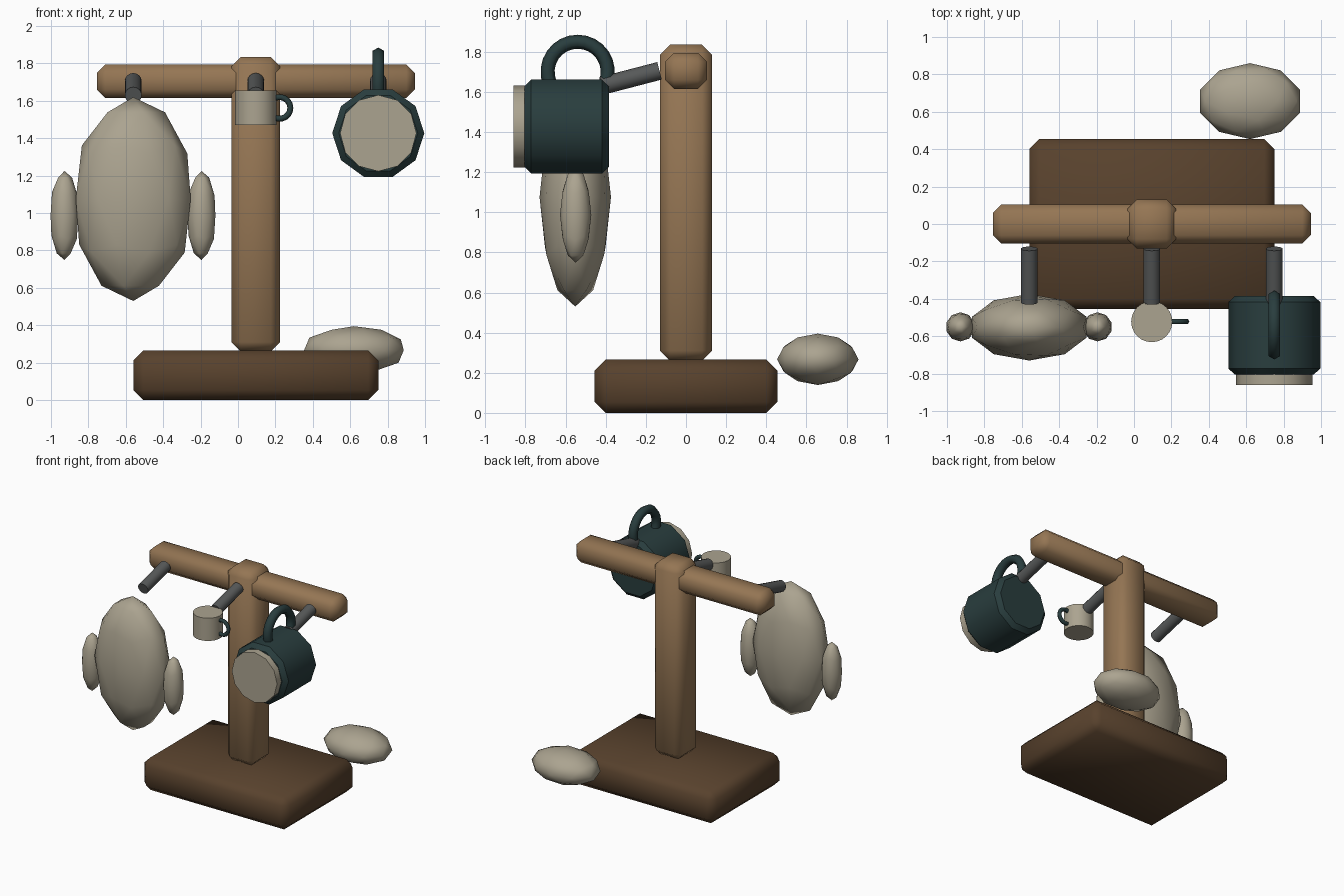
import bpy, bmesh, math
from math import radians, pi
from mathutils import Matrix, Vector

cube = bpy.data.objects.get("Cube")
if cube:
    bpy.data.objects.remove(cube, do_unlink=True)


def material(name, rgb):
    m = bpy.data.materials.new(name)
    m.use_nodes = True
    m.diffuse_color = (*rgb, 1)
    m.node_tree.nodes["Principled BSDF"].inputs["Base Color"].default_value = (*rgb, 1)
    return m


light_wood = material("light wood", (0.30, 0.18, 0.088))
dark_wood = material("dark wood", (0.098, 0.054, 0.026))
dark_green = material("dark green", (0.022, 0.047, 0.048))
metal_grey = material("metal grey", (0.095, 0.10, 0.10))
cream = material("cream", (0.41, 0.37, 0.28))


def finish(name, bm, mat, bevel=0, smooth=60):
    """Turn a bmesh into a bevelled, smooth shaded object."""
    bmesh.ops.recalc_face_normals(bm, faces=bm.faces)
    mesh = bpy.data.meshes.new(name)
    bm.to_mesh(mesh)
    bm.free()
    mesh.materials.append(mat)
    ob = bpy.data.objects.new(name, mesh)
    bpy.context.collection.objects.link(ob)
    bpy.ops.object.select_all(action='DESELECT')
    ob.select_set(True)
    bpy.context.view_layer.objects.active = ob
    if bevel:
        mod = ob.modifiers.new("bevel", 'BEVEL')
        mod.width = bevel
        mod.segments = 1
        mod.limit_method = 'ANGLE'
        mod.angle_limit = radians(60)
        bpy.ops.object.modifier_apply(modifier=mod.name)
    bpy.ops.object.shade_smooth_by_angle(angle=radians(smooth))
    return ob


def block(name, centre, size, mat, bevel):
    bm = bmesh.new()
    bmesh.ops.create_cube(bm, size=1)
    bmesh.ops.transform(bm, matrix=Matrix.Translation(centre) @ Matrix.Diagonal((*size, 1)), verts=bm.verts)
    return finish(name, bm, mat, bevel)


def cylinder(name, start, end, radius, sides, mat, spin=0, bevel=0, smooth=40):
    start, end = Vector(start), Vector(end)
    axis = end - start
    bm = bmesh.new()
    bmesh.ops.create_cone(bm, cap_ends=True, segments=sides, radius1=radius,
                          radius2=radius, depth=axis.length)
    turn = axis.to_track_quat('Z', 'Y').to_matrix().to_4x4()
    place = Matrix.Translation((start + end) / 2) @ turn @ Matrix.Rotation(spin, 4, 'Z')
    bmesh.ops.transform(bm, matrix=place, verts=bm.verts)
    return finish(name, bm, mat, bevel, smooth)


def pebble(name, centre, radii):
    bm = bmesh.new()
    bmesh.ops.create_icosphere(bm, subdivisions=2, radius=1)
    bmesh.ops.transform(bm, matrix=Matrix.Translation(centre) @ Matrix.Diagonal((*radii, 1)), verts=bm.verts)
    return finish(name, bm, cream, smooth=80)


def handle(name, centre, side, up, ring, tube, arc, steps, sides=6):
    """Arc of tube bulging along up, in the plane of side and up."""
    centre, side, up = Vector(centre), Vector(side), Vector(up)
    across = side.cross(up)
    bm = bmesh.new()
    loops = []
    for i in range(steps + 1):
        a = arc * (2 * i / steps - 1)
        out = up * math.cos(a) + side * math.sin(a)
        loops.append([bm.verts.new(centre + out * (ring + tube * math.cos(t)) + across * tube * math.sin(t))
                      for t in (2 * pi * k / sides for k in range(sides))])
    for a, b in zip(loops, loops[1:]):
        for k in range(sides):
            n = (k + 1) % sides
            bm.faces.new((a[k], a[n], b[n], b[k]))
    bm.faces.new(loops[0])
    bm.faces.new(loops[-1])
    return finish(name, bm, dark_green, smooth=65)


# Wooden stand
block("base", (0.095, 0, 0.1325), (1.31, 0.91, 0.265), dark_wood, 0.054)
block("post", (0.095, 0, 1.0475), (0.26, 0.26, 1.575), light_wood, 0.05)
block("crossbar", (0.095, 0, 1.705), (1.70, 0.21, 0.18), light_wood, 0.045)

# Sloping pegs
for label, x in (("right", -0.56), ("middle", 0.095), ("left", 0.75)):
    cylinder(label + "_peg", (x, -0.132, 1.705), (x, -0.42, 1.63), 0.045, 16, metal_grey)

# Large mug lying on its side, opening to the front
cylinder("large_mug_body", (0.75, -0.385, 1.427), (0.75, -0.805, 1.427), 0.246, 10,
         dark_green, spin=pi / 2, bevel=0.033)
cylinder("large_mug_lining", (0.75, -0.5, 1.427), (0.75, -0.86, 1.427), 0.204, 12, cream)
handle("large_mug_handle", (0.75, -0.54, 1.70), (0, 1, 0), (0, 0, 1), 0.15, 0.035, radians(112), 16)

# Small mug below the middle peg
cylinder("small_mug_body", (0.095, -0.522, 1.47), (0.095, -0.522, 1.655), 0.11, 24, cream)
handle("small_mug_handle", (0.222, -0.522, 1.562), (0, 0, 1), (1, 0, 0), 0.058, 0.016, radians(120), 12)

# Cream rounded shapes
pebble("large_pebble", (-0.56, -0.552, 1.075), (0.323, 0.178, 0.545))
for label, x in (("right", -0.928), ("left", -0.195)):
    pebble(label + "_side_pebble", (x, -0.55, 0.987), (0.078, 0.078, 0.238))
pebble("back_pebble", (0.62, 0.657, 0.267), (0.28, 0.203, 0.128))
